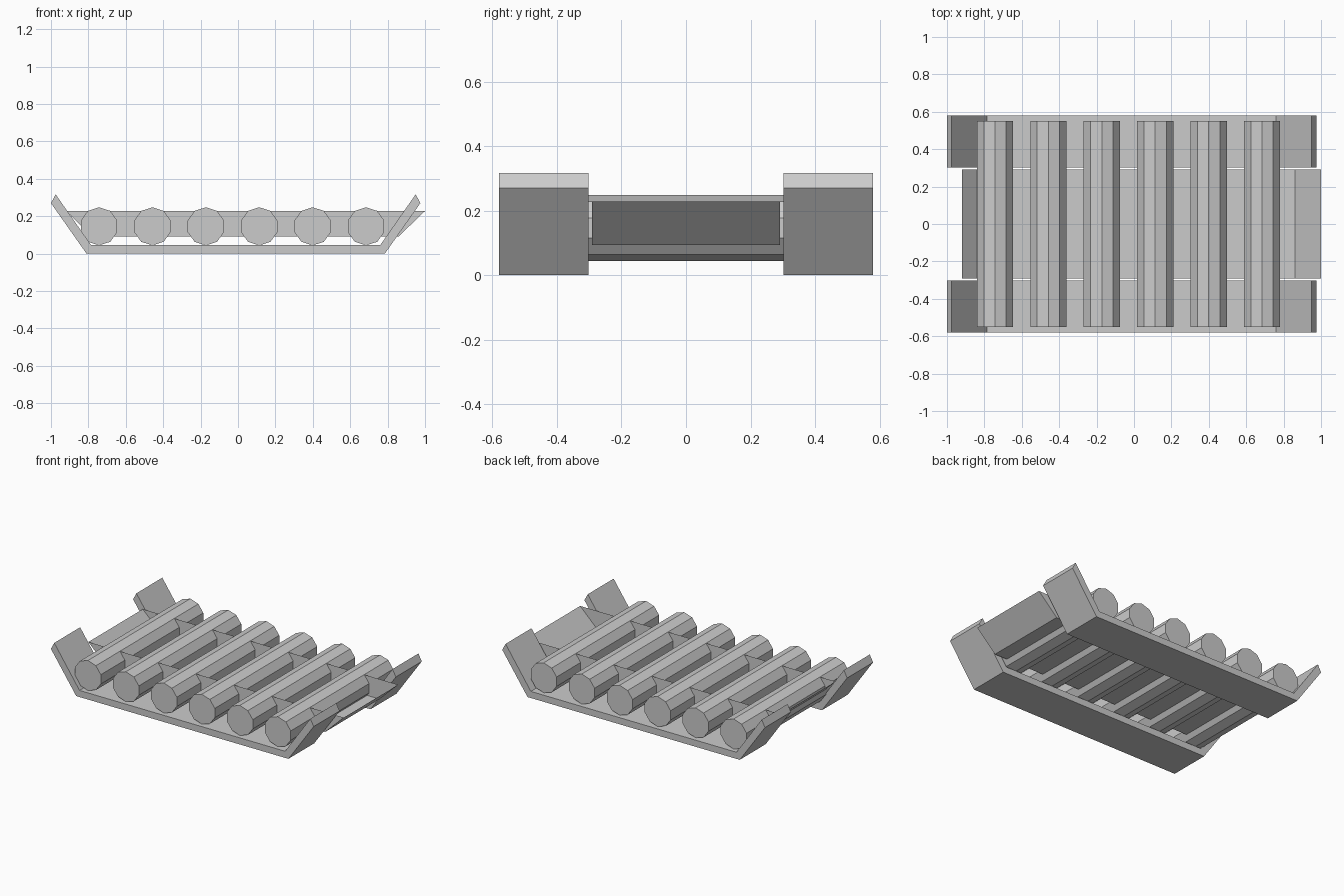
import bpy, bmesh, math

if "Cube" in bpy.data.objects:
    bpy.data.objects.remove(bpy.data.objects["Cube"])


def finish(name, bm):
    bmesh.ops.recalc_face_normals(bm, faces=bm.faces)
    mesh = bpy.data.meshes.new(name)
    bm.to_mesh(mesh)
    bm.free()
    obj = bpy.data.objects.new(name, mesh)
    bpy.context.collection.objects.link(obj)
    return obj


def prism(name, profile, y0, y1, open_edge=None):
    """Extrude an xz profile along y; optionally leave one side open."""
    bm = bmesh.new()
    a = [bm.verts.new((x, y0, z)) for x, z in profile]
    b = [bm.verts.new((x, y1, z)) for x, z in profile]
    bm.faces.new(a)
    bm.faces.new(b[::-1])
    n = len(profile)
    for i in range(n):
        if i != open_edge:
            j = (i + 1) % n
            bm.faces.new((a[i], b[i], b[j], a[j]))
    return finish(name, bm)


# Two flat rails with upturned ends
rail = [(-1.0, 0.27), (-0.81, 0), (0.785, 0), (0.975, 0.27),
        (0.95, 0.317), (0.76, 0.045), (-0.785, 0.045), (-0.975, 0.317)]
prism("front_rail", rail, -0.58, -0.302)
prism("back_rail", rail, 0.302, 0.58)

# Shallow open-topped tray with sloping ends between the rails
tray = [(-0.92, 0.228), (-0.78, 0.093), (0.86, 0.093), (1.0, 0.228)]
prism("inner_tray", tray, -0.292, 0.292, open_edge=3)

# Six ten-sided rollers lying across the rails
R = 0.102
for k in range(6):
    cx = -0.743 + 0.2855 * k
    ring = [(cx + R * math.sin(math.tau * i / 10),
             0.146 + R * math.cos(math.tau * i / 10)) for i in range(10)]
    prism(f"roller_{k + 1}", ring, -0.55, 0.55)
